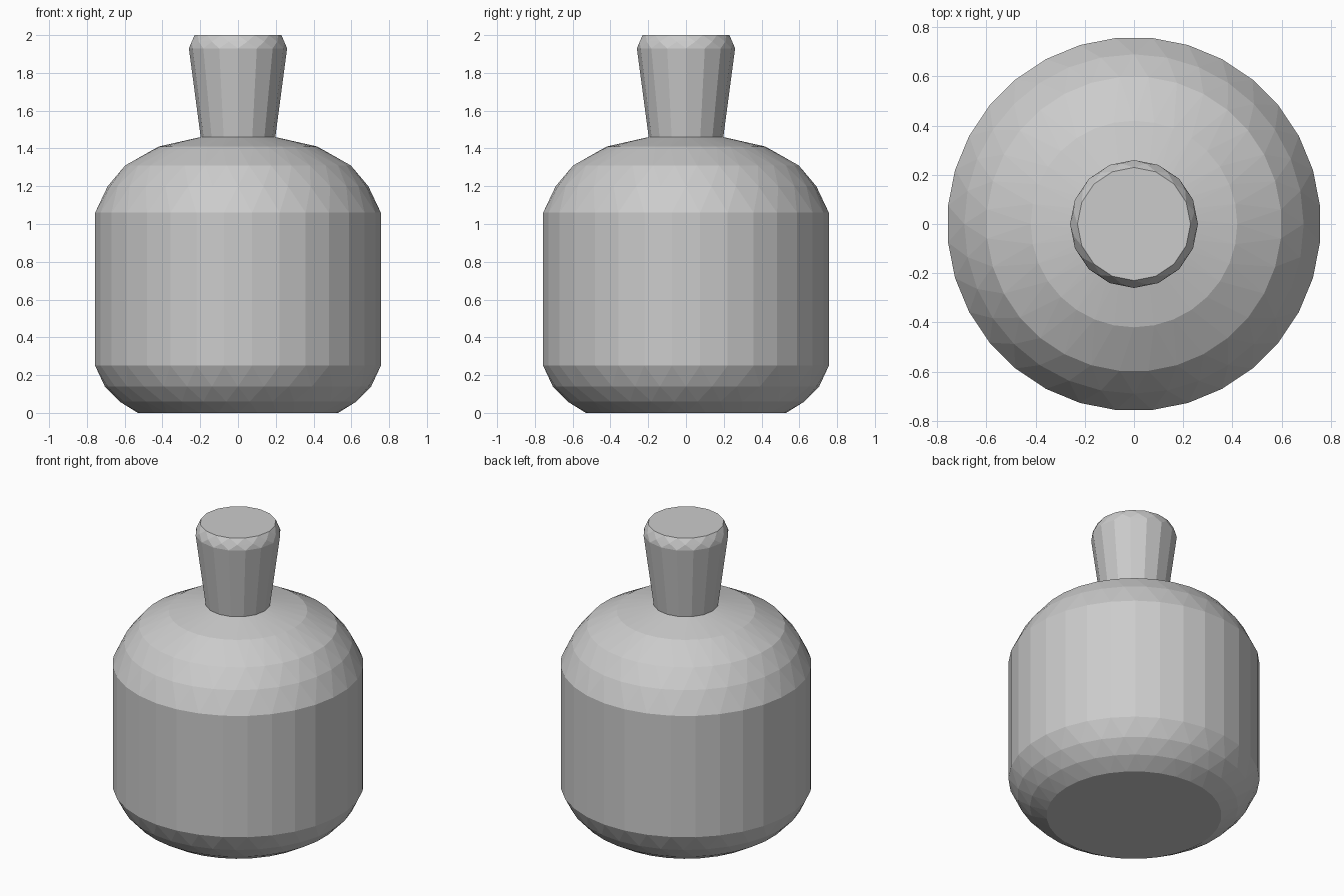
import bpy, bmesh, math

cube = bpy.data.objects.get("Cube")
if cube:
    bpy.data.objects.remove(cube, do_unlink=True)

grey = bpy.data.materials.new("plain grey")
grey.use_nodes = True
colour = (0.6, 0.6, 0.6, 1)
grey.diffuse_color = colour
grey.node_tree.nodes["Principled BSDF"].inputs["Base Color"].default_value = colour


def faceted_lathe(name, profile, sides):
    """Capped stack of rings (radius, height, turn in half facets)."""
    bm = bmesh.new()
    rings = []
    for r, z, turn in profile:
        angles = [2 * math.pi * (i + turn / 2) / sides for i in range(sides)]
        rings.append([bm.verts.new((r * math.cos(a), r * math.sin(a), z)) for a in angles])
    for k in range(len(rings) - 1):
        low, high = rings[k], rings[k + 1]
        t0, t1 = profile[k][2], profile[k + 1][2]
        for i in range(sides):
            j = (i + 1) % sides
            if t0 == t1:
                bm.faces.new((low[i], low[j], high[j], high[i]))
            elif t1 > t0:
                bm.faces.new((low[i], low[j], high[i]))
                bm.faces.new((low[j], high[j], high[i]))
            else:
                bm.faces.new((low[i], high[j], high[i]))
                bm.faces.new((low[i], low[j], high[j]))
    bm.faces.new(rings[0][::-1])
    bm.faces.new(rings[-1])
    bmesh.ops.recalc_face_normals(bm, faces=bm.faces)
    mesh = bpy.data.meshes.new(name)
    bm.to_mesh(mesh)
    bm.free()
    mesh.materials.append(grey)
    obj = bpy.data.objects.new(name, mesh)
    bpy.context.collection.objects.link(obj)
    return obj


# Rounded bottle body with staggered facets on the base and shoulder
faceted_lathe("bottle_body", [
    (0.53, 0, 0), (0.63, 0.06, 1), (0.705, 0.14, 0), (0.76, 0.25, 1),
    (0.76, 1.06, 1), (0.69, 1.2, 0), (0.6, 1.31, 1),
    (0.42, 1.41, 0), (0.2, 1.46, 1)], 32)

# Flared neck with a bevelled lip
faceted_lathe("bottle_neck", [
    (0.195, 1.44, 0), (0.26, 1.93, 0), (0.25, 1.965, 1), (0.23, 2.0, 0)], 16)
